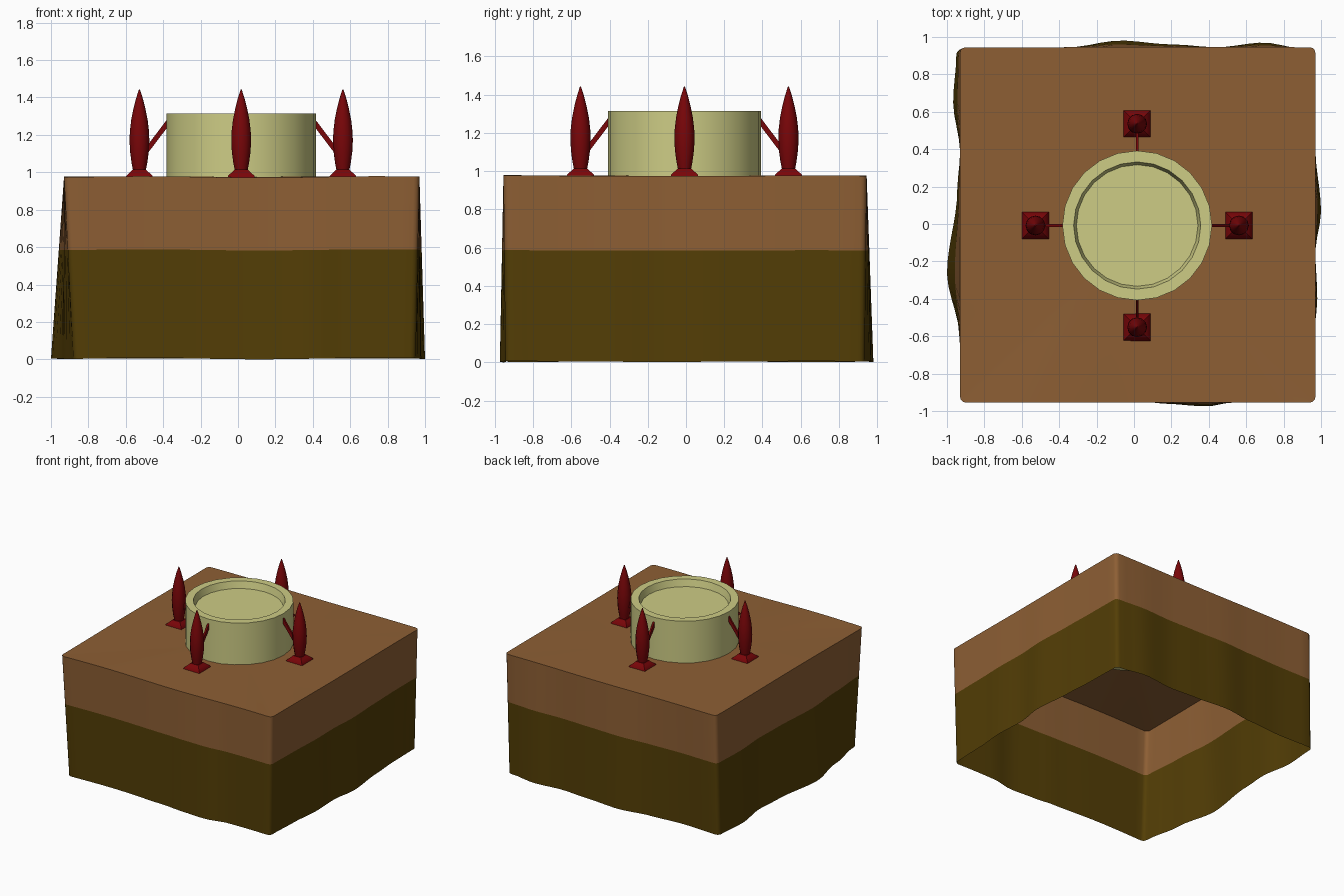
import bpy, bmesh
from math import sin, cos, pi, radians
from mathutils import Matrix, Vector

if "Cube" in bpy.data.objects:
    bpy.data.objects.remove(bpy.data.objects["Cube"])


def material(name, rgb):
    m = bpy.data.materials.new(name)
    m.diffuse_color = (*[(c / 255) ** 2.2 for c in rgb], 1)
    m.use_nodes = True
    m.node_tree.nodes["Principled BSDF"].inputs["Base Color"].default_value = m.diffuse_color
    return m


BROWN = material("clay", (140, 95, 55))
OLIVE = material("subsoil", (84, 64, 14))
RED = material("dark_red", (120, 14, 17))
CREAM = material("pale_green", (204, 203, 132))


def make(name, bm, mat, recalc=True):
    if recalc:
        bmesh.ops.recalc_face_normals(bm, faces=bm.faces)
    me = bpy.data.meshes.new(name)
    bm.to_mesh(me)
    bm.free()
    me.materials.append(mat)
    ob = bpy.data.objects.new(name, me)
    bpy.context.collection.objects.link(ob)
    bpy.context.view_layer.objects.active = ob
    ob.select_set(True)
    bpy.ops.object.shade_smooth_by_angle(angle=radians(35))
    ob.select_set(False)
    return ob


def lathe(bm, profile, sides, centre):
    """Closed revolved profile of (radius, z) points."""
    rings = []
    for r, z in profile:
        rings.append([bm.verts.new((centre[0] + r * cos(2 * pi * i / sides),
                                    centre[1] + r * sin(2 * pi * i / sides), z))
                      for i in range(sides)])
    for a, b in zip(rings, rings[1:]):
        for i in range(sides):
            j = (i + 1) % sides
            bm.faces.new((a[i], a[j], b[j], b[i]))
    bm.faces.new(rings[0][::-1])
    bm.faces.new(rings[-1])


# Ground block: bottom edge pushed in and out per side, fading to a square top
X0, X1, Y0, Y1, TOP, SPLIT = -0.93, 0.97, -0.955, 0.945, 0.978, 0.585
SIDES = [  # start corner, end corner, outward, (fraction, offset) keys
    ((X0, Y0), (X1, Y0), (0, -1), [(0, -.02), (.25, -.02), (.5, -.01), (.57, .005), (.7, .02), (.8, -.01), (1, -.01)]),
    ((X1, Y0), (X1, Y1), (1, 0), [(0, -.02), (.15, -.01), (.29, .01), (.42, 0), (.54, .03), (.72, 0), (.85, -.015), (1, -.02)]),
    ((X1, Y1), (X0, Y1), (0, 1), [(0, -.01), (.13, .025), (.27, 0), (.4, .015), (.55, .036), (.7, 0), (.85, -.02), (1, -.01)]),
    ((X0, Y1), (X0, Y0), (-1, 0), [(0, .02), (.14, .037), (.29, 0), (.4, .015), (.64, .07), (.82, .005), (1, -.05)]),
]


def offset(keys, t):
    for (a, u), (b, v) in zip(keys, keys[1:]):
        if t <= b:
            s = (t - a) / (b - a)
            return u + (v - u) * s * s * (3 - 2 * s)
    return keys[-1][1]


perimeter = []  # (top xy, push xy)
N, R = 28, 0.03
for k, (a, b, n, keys) in enumerate(SIDES):
    a, b, n = Vector(a), Vector(b), Vector(n)
    d = (b - a).normalized()
    prev_n, prev_keys = Vector(SIDES[k - 1][2]), SIDES[k - 1][3]
    corner_push = n * keys[0][1] + prev_n * prev_keys[-1][1]
    for ang in (pi / 6, pi / 3):
        c = a + d * R - n * R
        perimeter.append((c + R * (prev_n * cos(ang) + n * sin(ang)), corner_push))
    next_n, next_keys = Vector(SIDES[(k + 1) % 4][2]), SIDES[(k + 1) % 4][3]
    L = (b - a).length
    for i in range(N + 1):
        t = i / N
        p = a + d * (R + (L - 2 * R) * t)
        slide = (prev_n * prev_keys[-1][1] * max(0, 1 - 4 * t)
                 + next_n * next_keys[0][1] * max(0, 4 * t - 3))
        perimeter.append((p, n * offset(keys, t) + slide))


def ring(bm, z, wave):
    vs = []
    for p, push in perimeter:
        q = p + push * (1 - z / TOP)
        w = wave * sin(5 * p.x + 1) * cos(4 * p.y + .5)
        vs.append(bm.verts.new((q.x, q.y, z + w)))
    return vs


def wall(bm, low, high):
    for i in range(len(low)):
        j = (i + 1) % len(low)
        bm.faces.new((low[i], low[j], high[j], high[i]))


bm = bmesh.new()
low, high = ring(bm, SPLIT, .003), ring(bm, TOP - .003, .004)
wall(bm, low, high)
mid = bm.verts.new((0.02, -0.01, TOP - .003))
for i in range(len(high)):
    bm.faces.new((high[i], high[(i + 1) % len(high)], mid))
make("ground_upper_layer", bm, BROWN, False)

bm = bmesh.new()
wall(bm, ring(bm, 0.004, .004), ring(bm, SPLIT, .003))
make("ground_lower_layer", bm, OLIVE, False)

# Round basin with a shallow recess
CX, CY = 0.017, -0.008
bm = bmesh.new()
lathe(bm, [(.4, .96), (.4, 1.315), (.34, 1.315), (.325, 1.26)], 24, (CX, CY))
make("round_basin", bm, CREAM)

# Four spires, each with a tapered foot and a slanted brace to the basin
BODY = [(.03, .99), (.042, 1.05), (.05, 1.11), (.053, 1.17), (.051, 1.22),
        (.044, 1.28), (.032, 1.34), (.018, 1.395), (.003, 1.442)]
for k, name in enumerate(("right", "back", "left", "front")):
    turn = Matrix.Translation((CX, CY, 0)) @ Matrix.Rotation(k * pi / 2, 4, 'Z')
    D = 0.544
    bm = bmesh.new()
    lathe(bm, BODY, 12, (D, 0))
    make("spire_" + name, bm, RED).matrix_world = turn

    bm = bmesh.new()
    rows = []
    for h, z in ((.073, .97), (.07, .982), (.05, 1.0), (.035, 1.015)):
        rows.append([bm.verts.new((D + sx * h, sy * h, z))
                     for sx, sy in ((-1, -1), (1, -1), (1, 1), (-1, 1))])
    for a, b in zip(rows, rows[1:]):
        wall(bm, a, b)
    bm.faces.new(rows[0])
    bm.faces.new(rows[-1])
    make("foot_" + name, bm, RED).matrix_world = turn

    bm = bmesh.new()
    ends = [[bm.verts.new((x, y, z + dz)) for y, dz in
             ((-.007, -.022), (.007, -.022), (.007, .022), (-.007, .022))]
            for x, z in ((D - .03, 1.105), (.385, 1.275))]
    wall(bm, ends[0], ends[1])
    bm.faces.new(ends[0])
    bm.faces.new(ends[1])
    make("brace_" + name, bm, RED).matrix_world = turn
